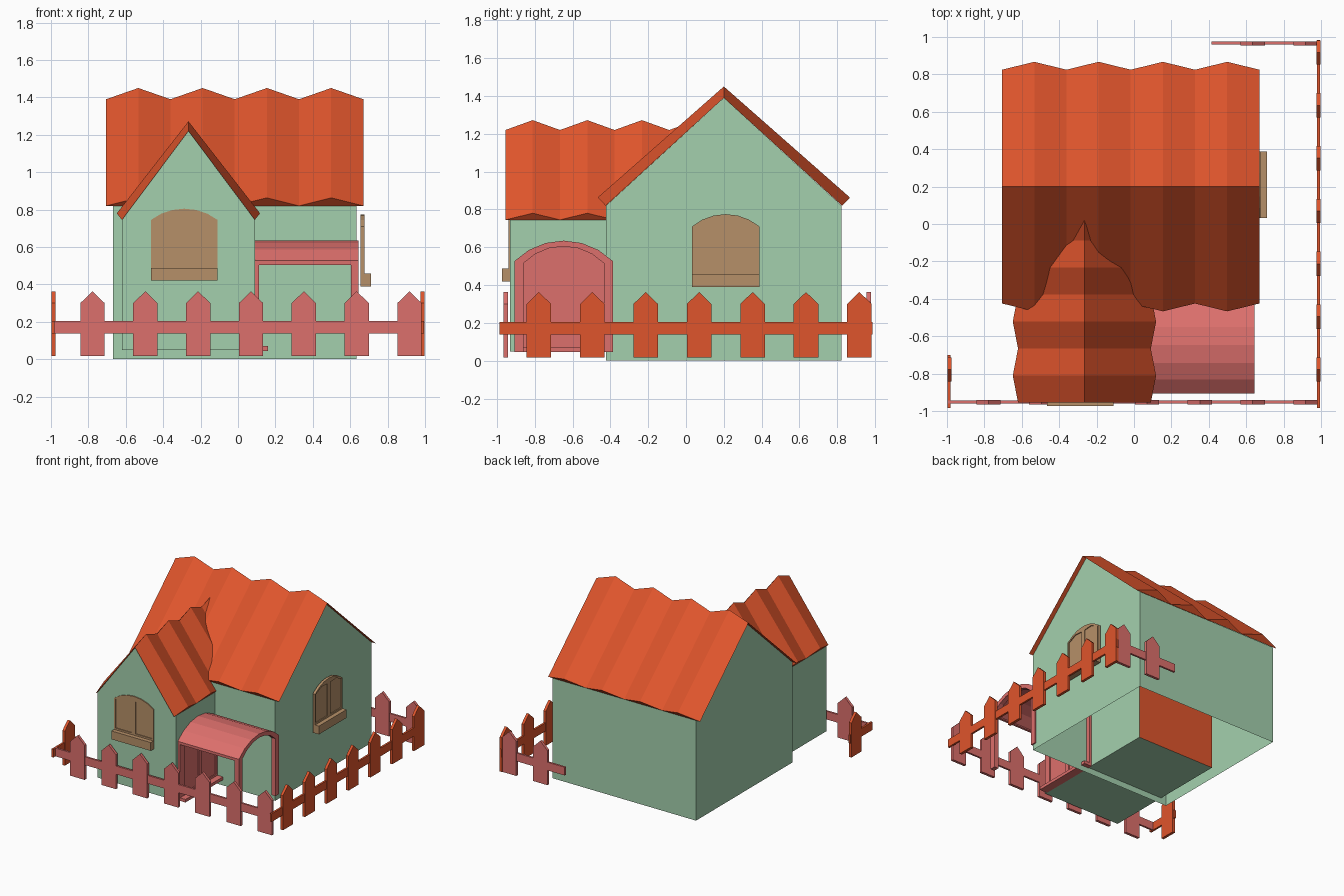
import bpy, bmesh, math
from mathutils import Matrix, Vector

if "Cube" in bpy.data.objects:
    bpy.data.objects.remove(bpy.data.objects["Cube"])


def material(name, rgb):
    m = bpy.data.materials.new(name)
    m.diffuse_color = (*rgb, 1)
    m.use_nodes = True
    m.node_tree.nodes["Principled BSDF"].inputs["Base Color"].default_value = m.diffuse_color
    return m


GREEN = material("wall_green", (0.37, 0.63, 0.42))
ORANGE = material("roof_orange", (0.74, 0.09, 0.025))
PINK = material("trim_pink", (0.72, 0.16, 0.15))
TAN = material("window_tan", (0.47, 0.28, 0.14))

# Local (u, v, w) axes of upright panels: w points out of the panel
FRONT = Matrix(((1, 0, 0, 0), (0, 0, -1, 0), (0, 1, 0, 0), (0, 0, 0, 1)))
RIGHT = Matrix(((0, 0, 1, 0), (1, 0, 0, 0), (0, 1, 0, 0), (0, 0, 0, 1)))


def add_object(name, bm, *mats):
    mesh = bpy.data.meshes.new(name)
    bm.to_mesh(mesh)
    bm.free()
    for m in mats:
        mesh.materials.append(m)
    ob = bpy.data.objects.new(name, mesh)
    bpy.context.collection.objects.link(ob)
    return ob


def plate(name, loops, w0, w1, frame, mat):
    """Extrude an outline (further loops are holes) from w0 to w1."""
    cu = bpy.data.curves.new(name + "_outline", 'CURVE')
    cu.dimensions, cu.fill_mode = '2D', 'BOTH'
    cu.extrude = (w1 - w0) / 2
    for loop in loops:
        sp = cu.splines.new('POLY')
        sp.points.add(len(loop) - 1)
        for p, (u, v) in zip(sp.points, loop):
            p.co = (u, v, 0, 1)
        sp.use_cyclic_u = True
    tmp = bpy.data.objects.new("tmp", cu)
    bpy.context.collection.objects.link(tmp)
    bpy.context.view_layer.update()
    mesh = bpy.data.meshes.new_from_object(tmp.evaluated_get(bpy.context.evaluated_depsgraph_get()))
    bpy.data.objects.remove(tmp)
    bm = bmesh.new()
    bm.from_mesh(mesh)
    bpy.data.meshes.remove(mesh)
    bpy.data.curves.remove(cu)
    bm.transform(frame @ Matrix.Translation((0, 0, (w0 + w1) / 2)))
    bmesh.ops.remove_doubles(bm, verts=bm.verts, dist=1e-5)
    bmesh.ops.recalc_face_normals(bm, faces=bm.faces)
    for f in bm.faces:
        f.smooth = False
        f.material_index = 0
    return add_object(name, bm, mat)


def rect(u0, u1, v0, v1):
    return [(u0, v0), (u1, v0), (u1, v1), (u0, v1)]


def arc(uc, half, spring, apex, n=6):
    """Points of a shallow arch from right to left."""
    s = apex - spring
    r = (half * half + s * s) / (2 * s)
    a = math.asin(half / r)
    return [(uc + r * math.sin(a - 2 * a * i / n), apex - r + r * math.cos(a - 2 * a * i / n))
            for i in range(n + 1)]


def arch(uc, half, base, spring, apex):
    return [(uc - half, base), (uc + half, base)] + arc(uc, half, spring, apex)


def remove_faces(ob, test):
    bm = bmesh.new()
    bm.from_mesh(ob.data)
    bmesh.ops.delete(bm, geom=[f for f in bm.faces if test(f.normal)], context='FACES')
    bm.to_mesh(ob.data)
    bm.free()


def gable(c, half, base, eave, apex):
    return [(c - half, base), (c + half, base), (c + half, eave), (c, apex), (c - half, eave)]


# Main house (open underneath, roof covers the slopes)
house = plate("house_walls", [gable(0.2, 0.623, 0, 0.82, 1.39)], -0.667, 0.633, RIGHT, GREEN)
remove_faces(house, lambda n: abs(n.z) > 0.1)

# Front wing, with its hidden back end in the roof colour
wing = plate("wing_walls", [gable(-0.265, 0.355, 0.05, 0.745, 1.22)], -0.17, 0.93, FRONT, GREEN)
remove_faces(wing, lambda n: n.z > 0.1)
wing.data.materials.append(ORANGE)
for f in wing.data.polygons:
    if f.normal.y > 0.9:
        f.material_index = 1


def pleated_roof(name, u0, u1, c, low, high, along_x):
    """Zigzag roof; low and high are (half width, eave z, ridge z)."""
    bm = bmesh.new()
    rows = []
    for i in range(9):
        half, eave, ridge = high if i % 2 else low
        u = u0 + (u1 - u0) * i / 8
        pts = [(c - half, eave), (c, ridge), (c + half, eave)]
        rows.append([bm.verts.new((u, v, z) if along_x else (v, u, z)) for v, z in pts])
    for a, b in zip(rows, rows[1:]):
        for k in (0, 1):
            bm.faces.new((a[k], b[k], b[k + 1], a[k + 1]))
    for i in range(0, 8, 2):
        a, b, d = rows[i:i + 3]
        for k in (0, 2):
            bm.faces.new((a[k], b[k], d[k]))
        # inner sheet under each pleat
        for k in (0, 1):
            bm.faces.new((a[k], a[k + 1], d[k + 1], d[k]))
    bmesh.ops.recalc_face_normals(bm, faces=bm.faces)
    add_object(name, bm, ORANGE)


pleated_roof("main_roof", -0.705, 0.67, 0.2, (0.625, 0.82, 1.39), (0.667, 0.863, 1.45), True)
pleated_roof("wing_roof", -0.955, 0.2, -0.265, (0.355, 0.745, 1.22), (0.383, 0.78, 1.272), False)


def arched_opening(name, uc, half, base, spring, apex, w, frame, mat,
                   margin, rail, sill_h, sill_d):
    """Arched frame with two recessed panels and a projecting sill."""
    holes = []
    for s in (-1, 1):
        uo, ui = half - margin, 0.018
        um = (uo + ui) / 2
        holes.append([(uc + s * ui, base + rail), (uc + s * uo, base + rail),
                      (uc + s * uo, spring - 0.005),
                      (uc + s * um, (spring + apex) / 2 - 0.003), (uc + s * ui, apex - 0.04)])
    outline = arch(uc, half, base, spring, apex)
    plate(name + "_frame", [outline] + holes, w, w + 0.021, frame, mat)
    inner = arch(uc, half - 0.003, base + 0.003, spring - 0.003, apex - 0.003)
    plate(name + "_panels", [inner], w + 0.001, w + 0.014, frame, mat)
    plate(name + "_sill", [rect(uc - half, uc + half, base, base + sill_h)],
          w, w + sill_d, frame, mat)


arched_opening("front_window", -0.287, 0.178, 0.42, 0.745, 0.805, 0.917, FRONT, TAN,
               0.012, 0.082, 0.068, 0.055)
arched_opening("side_window", 0.21, 0.178, 0.39, 0.71, 0.775, 0.655, RIGHT, TAN,
               0.012, 0.082, 0.068, 0.055)
arched_opening("door", -0.647, 0.26, 0.045, 0.51, 0.612, 0.09, RIGHT, PINK,
               0.056, 0.042, 0.025, 0.07)

# Porch canopy: barrel shell and arched gate at its outer end
outer = arc(-0.647, 0.26, 0.527, 0.635)
inner = arc(-0.647, 0.24, 0.515, 0.613)
shell = ([(-0.387, 0.505)] + outer + [(-0.907, 0.505), (-0.887, 0.505)]
         + inner[::-1] + [(-0.407, 0.505)])
plate("porch_canopy", [shell], 0.09, 0.643, RIGHT, PINK)
gate = ([(-0.387, 0.045)] + outer + [(-0.907, 0.045), (-0.86, 0.045)]
        + arc(-0.647, 0.213, 0.515, 0.605)[::-1] + [(-0.434, 0.045)])
plate("porch_gate", [gate], 0.605, 0.643, RIGHT, PINK)


def fence(name, start, end, w, frame, mat, pickets):
    """Rail with evenly spaced pointed pickets."""
    plate(name + "_rail", [rect(start, end, 0.138, 0.205)], w + 0.002, w + 0.018, frame, mat)
    for i in pickets:
        c = -0.778 + 0.2825 * i
        plate(f"{name}_picket_{i}", [[(c - 0.065, 0.018), (c + 0.065, 0.018), (c + 0.065, 0.3),
              (c, 0.363), (c - 0.065, 0.3)]], w, w + 0.022, frame, mat)


fence("front_fence", -0.995, 0.978, 0.942, FRONT, PINK, range(7))
fence("right_fence", -0.985, 0.985, 0.976, RIGHT, ORANGE, range(7))
fence("left_fence", -0.985, -0.70, -0.998, RIGHT, ORANGE, range(1))
fence("back_fence", 0.415, 0.978, -0.977, FRONT, PINK, (5, 6))
